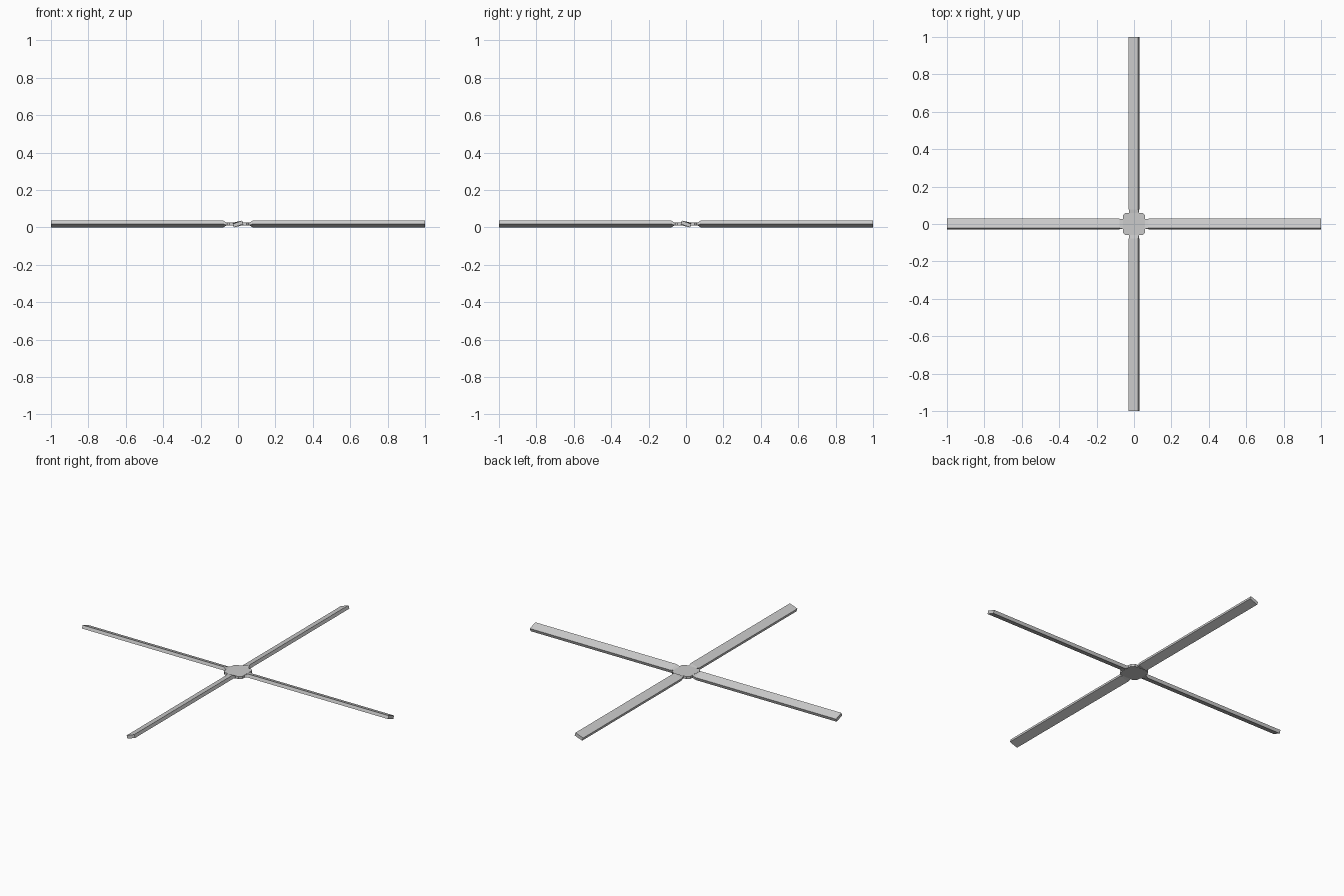
import bpy, bmesh
from math import radians, sin, cos
from mathutils import Matrix

if "Cube" in bpy.data.objects:
    bpy.data.objects.remove(bpy.data.objects["Cube"])

W, T, TILT = 0.053, 0.019, radians(20)
ZC = (W * sin(TILT) + T * cos(TILT)) / 2


def finish(bm, name):
    bmesh.ops.recalc_face_normals(bm, faces=bm.faces)
    me = bpy.data.meshes.new(name)
    bm.to_mesh(me)
    bm.free()
    ob = bpy.data.objects.new(name, me)
    bpy.context.collection.objects.link(ob)
    return ob


# Blade: flat at the hub, twisting quickly to a constant pitch
def blade(name, side, turn):
    bm = bmesh.new()
    rings = []
    for x, a, t in ((0.045, 0, 0.014), (0.06, 0, 0.014), (0.078, TILT, T), (1.0, TILT, T)):
        ring = []
        for u, v in ((-W/2, -t/2), (W/2, -t/2), (W/2, t/2), (-W/2, t/2)):
            # front edge is the raised one
            ring.append(bm.verts.new((side * x, u * cos(a) + v * sin(a),
                                      ZC - u * sin(a) + v * cos(a))))
        rings.append(ring)
    for p, q in zip(rings, rings[1:]):
        for i in range(4):
            j = (i + 1) % 4
            bm.faces.new((p[i], p[j], q[j], q[i]))
    bm.faces.new(rings[0])
    bm.faces.new(rings[-1])
    bmesh.ops.transform(bm, matrix=Matrix.Rotation(turn, 4, 'Z'), verts=bm.verts)
    return finish(bm, name)


blade("blade_right", 1, 0)
blade("blade_left", -1, 0)
blade("blade_back", 1, radians(90))
blade("blade_front", -1, radians(90))

# Hub: thin square plate with clipped corners
bm = bmesh.new()
R, C = 0.06, 0.045
outline = [(R, -C), (R, C), (C, R), (-C, R), (-R, C), (-R, -C), (-C, -R), (C, -R)]
face = bm.faces.new([bm.verts.new((x, y, ZC - 0.0075)) for x, y in outline])
ext = bmesh.ops.extrude_face_region(bm, geom=[face])
bmesh.ops.translate(bm, vec=(0, 0, 0.015),
                    verts=[g for g in ext["geom"] if isinstance(g, bmesh.types.BMVert)])
finish(bm, "hub")
